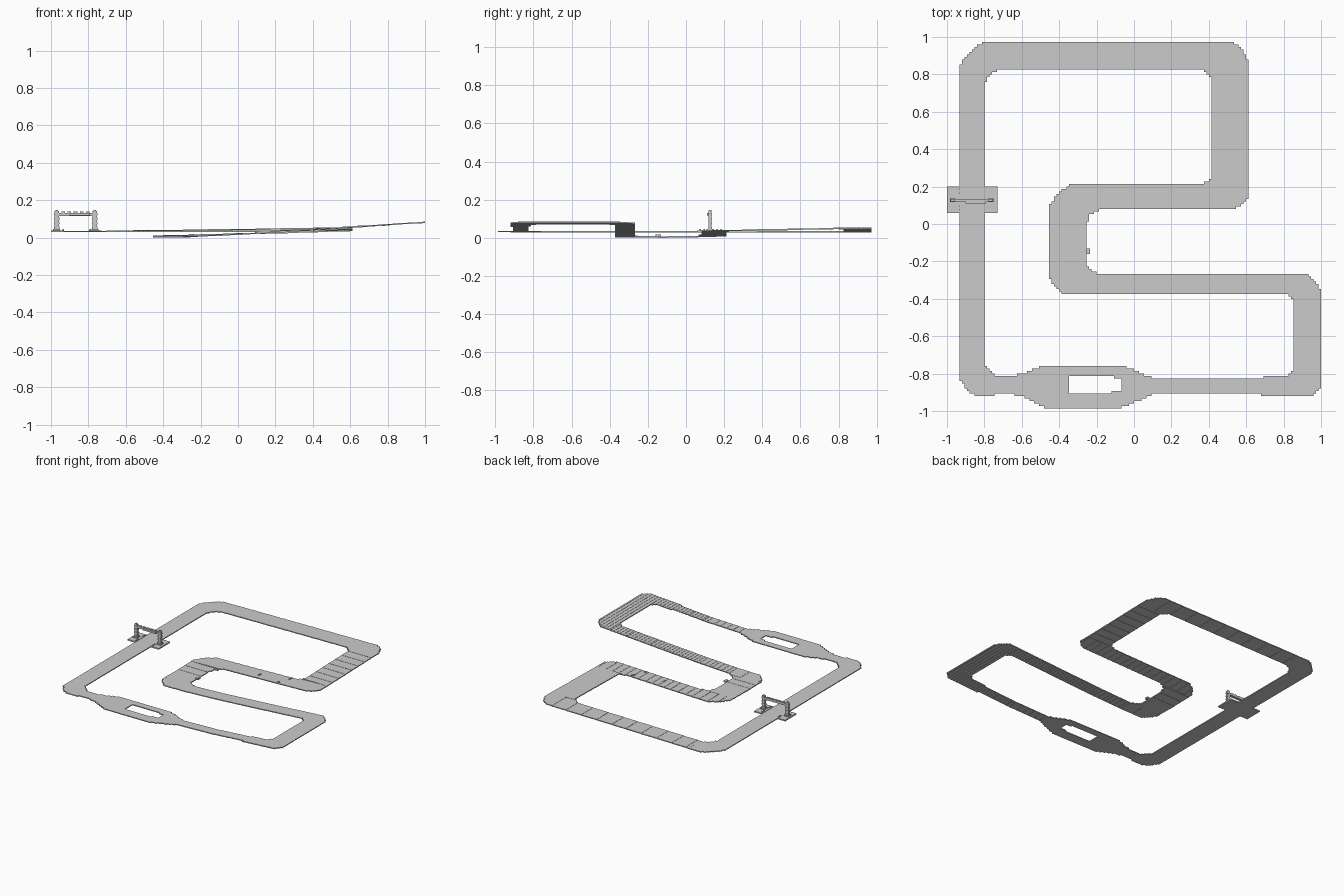
import bpy, bmesh, math

if "Cube" in bpy.data.objects:
    bpy.data.objects.remove(bpy.data.objects["Cube"])

C = 2 / 150          # block size
N = 150
THICK = 0.007

OUTER = [(-.93, -.83), (-.93, .84), (-.90, .90), (-.85, .95), (-.78, .98), (.51, .98), (.57, .95),
         (.61, .88), (.61, .14), (.57, .10), (.53, .075), (-.19, .075), (-.24, .05), (-.25, .0),
         (-.25, -.22), (-.23, -.245), (-.17, -.27), (.93, -.27), (.97, -.31), (1, -.35), (1, -.88),
         (.96, -.92), (.68, -.92), (.68, -.90), (.13, -.90), (.04, -.94), (-.06, -.98), (-.48, -.98),
         (-.60, -.92), (-.72, -.90), (-.75, -.92), (-.85, -.92), (-.90, -.88)]
INNER = [(-.80, -.75), (-.80, .75), (-.77, .80), (-.72, .83), (.37, .83), (.41, .79), (.41, .24),
         (.35, .21), (-.34, .21), (-.40, .17), (-.45, .10), (-.45, -.29), (-.41, -.35), (-.37, -.375),
         (.82, -.375), (.86, -.41), (.86, -.78), (.82, -.81), (.70, -.82), (.68, -.83), (.13, -.83),
         (.04, -.80), (-.06, -.755), (-.48, -.755), (-.57, -.79), (-.66, -.82), (-.75, -.81)]
ISLAND = [(-.345, -.91), (-.345, -.815), (-.11, -.815), (-.11, -.83), (-.07, -.83), (-.07, -.895),
          (-.12, -.895), (-.12, -.91)]


def inside(x, y, poly):
    hit = False
    for (x1, y1), (x2, y2) in zip(poly, poly[1:] + poly[:1]):
        if (y1 > y) != (y2 > y) and x < x1 + (y - y1) * (x2 - x1) / (y2 - y1):
            hit = not hit
    return hit


def lerp(t, pts):
    if t <= pts[0][0]:
        return pts[0][1]
    for (a, za), (b, zb) in zip(pts, pts[1:]):
        if t <= b:
            return za + (zb - za) * (t - a) / (b - a)
    return pts[-1][1]


# road surface height: low at the hairpin, climbing to the right
def height(x, y):
    if x < -.7:
        return .036
    if y < -.7 or (x > .84 and y < -.25):
        z = lerp(x, [(.1, .037), (.4, .046), (.6, .06), (1, .085)])
    elif y < -.25:
        z = lerp(x, [(-.45, .009), (-.2, .012), (.1, .026), (.4, .045), (1, .085)])
    elif y < .07:
        z = lerp(y, [(-.25, .010), (-.12, .007), (.07, .011)])
    elif y < .22:
        z = lerp(x, [(-.45, .011), (0, .023), (.6, .041)])
    elif y < .8:
        z = lerp(y, [(.22, .041), (.8, .053)])
    else:
        z = lerp(x, [(-.8, .036), (.6, .054)])
    return max(THICK, round(z / (C / 8)) * C / 8)


def new_object(name, bm):
    me = bpy.data.meshes.new(name)
    bmesh.ops.recalc_face_normals(bm, faces=bm.faces)
    bm.to_mesh(me)
    bm.free()
    ob = bpy.data.objects.new(name, me)
    bpy.context.collection.objects.link(ob)
    return ob


def build_track():
    cells = {}
    for i in range(N):
        for j in range(N):
            x, y = -1 + (i + .5) * C, -1 + (j + .5) * C
            if inside(x, y, OUTER) and not inside(x, y, INNER) and not inside(x, y, ISLAND):
                cells[i, j] = height(x, y)
    bm = bmesh.new()

    def quad(*co):
        bm.faces.new([bm.verts.new(c) for c in co])

    for (i, j), z in cells.items():
        x, y = -1 + i * C, -1 + j * C
        p = [(x, y), (x + C, y), (x + C, y + C), (x, y + C)]
        quad(*[(a, b, z) for a, b in p])
        quad(*[(a, b, z - THICK) for a, b in reversed(p)])
        # sides where the neighbour is missing or sits lower
        for k, d in enumerate([(0, -1), (1, 0), (0, 1), (-1, 0)]):
            a, b = p[k], p[(k + 1) % 4]
            n = cells.get((i + d[0], j + d[1]))
            if n is None:
                quad((*a, z - THICK), (*b, z - THICK), (*b, z), (*a, z))
            elif n < z:
                quad((*a, n), (*b, n), (*b, z), (*a, z))
                quad((*b, n - THICK), (*a, n - THICK), (*a, z - THICK), (*b, z - THICK))
    bmesh.ops.remove_doubles(bm, verts=bm.verts, dist=1e-5)
    new_object("race_track", bm)


def boxes(name, items):
    bm = bmesh.new()
    for x0, x1, y0, y1, z0, z1 in items:
        vs = bmesh.ops.create_cube(bm, size=1)["verts"]
        for v in vs:
            v.co = (x0 if v.co.x < 0 else x1, y0 if v.co.y < 0 else y1, z0 if v.co.z < 0 else z1)
    return new_object(name, bm)


build_track()

# start gate: side pads
boxes("gate_pads", [(-1, -.93, .06, .20, .029, .039), (-.80, -.73, .06, .20, .029, .039)])

# gate pillars: stacked blocks on a wider foot, alternating width
GY = .127
for name, cx in (("left_pillar", -.97), ("right_pillar", -.765)):
    parts = [(cx - .018, cx + .018, GY - .02, GY + .02, .039, .046)]
    for k in range(8):
        w = .015 if k % 2 == 0 else .012
        z = .046 + k * .012
        parts.append((cx - w, cx + w, GY - w * .65, GY + w * .65, z, z + .012))
    parts.append((cx - .007, cx + .007, GY - .006, GY + .006, .142, .147))
    boxes(name, parts)

# gate beam with small crenellations on top
boxes("gate_beam", [(-.958, -.777, GY - .007, GY + .007, .115, .132)])
boxes("beam_crenels", [(-.945 + k * .033, -.925 + k * .033, GY - .005, GY + .005, .132, .138)
                       for k in range(5)])
boxes("gate_sign_bar", [(-.90, -.79, GY - .018, GY - .007, .117, .130)])

# small marker posts on the pads
boxes("pad_markers", [(x - .004, x + .004, y - .004, y + .004, .039, .045)
                      for x in (-.935, -.79) for y in (.075, .095, .165, .185)])

# loose blocks lying on the road near the hairpin
boxes("road_blocks", [(x, x + .012, y, y + .012, height(x, y), height(x, y) + .006)
                      for x, y in ((.315, .175), (.32, .195), (.09, .12), (.09, .135), (.28, .09))])
boxes("edge_block", [(-.255, -.235, -.16, -.13, .006, .018)])
